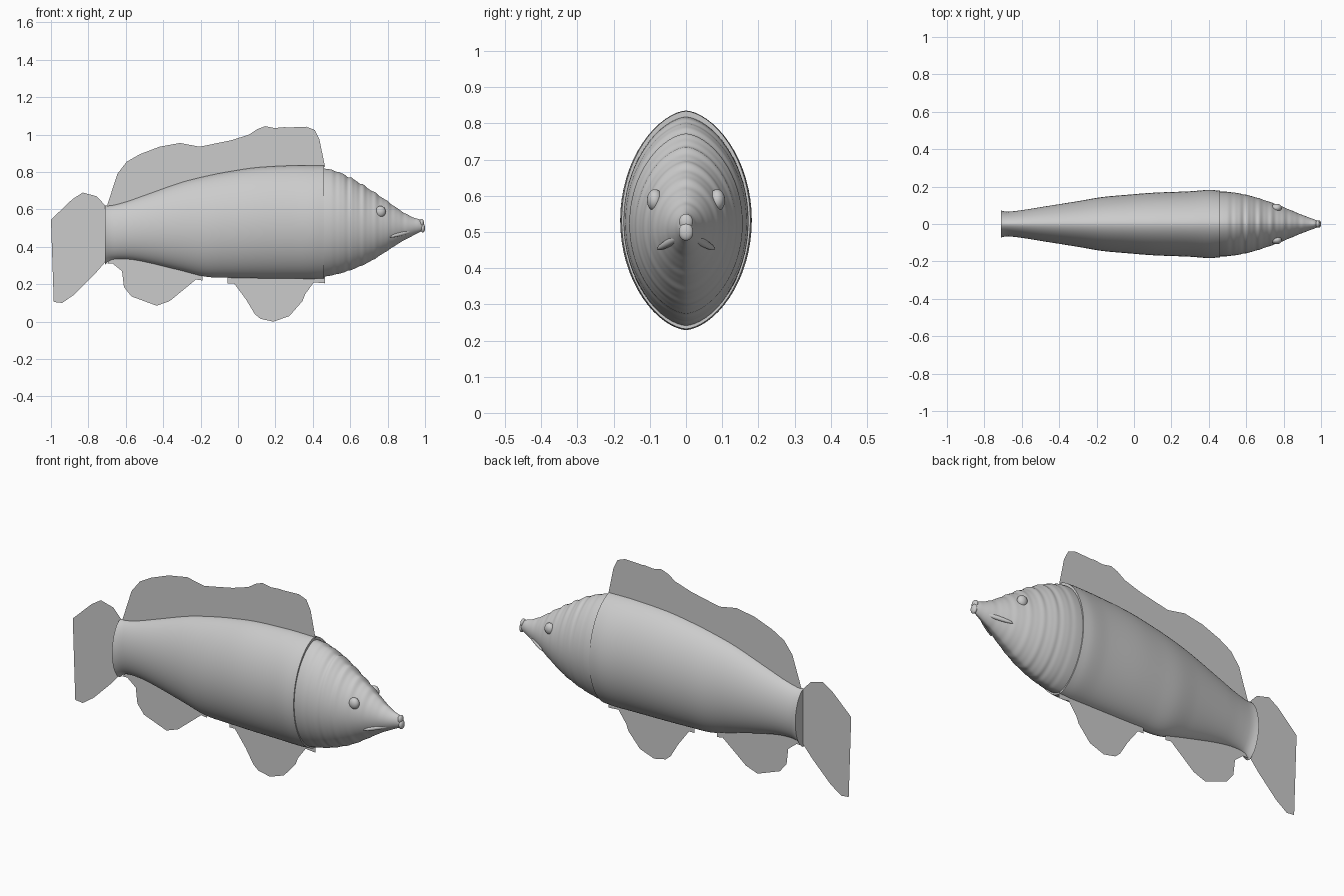
import bpy
import bmesh
import math
from mathutils import Vector

default_cube = bpy.data.objects.get("Cube")
if default_cube:
    bpy.data.objects.remove(default_cube, do_unlink=True)

# One plain grey for the whole fish
grey = bpy.data.materials.new("plain grey")
grey.use_nodes = True
colour = (0.6, 0.6, 0.6, 1)
grey.diffuse_color = colour
grey.node_tree.nodes["Principled BSDF"].inputs["Base Color"].default_value = colour

SIDES = 64


def finish(name, bm, smooth_angle=None):
    """Turn a bmesh into a named, coloured object."""
    bmesh.ops.recalc_face_normals(bm, faces=bm.faces)
    mesh = bpy.data.meshes.new(name)
    bm.to_mesh(mesh)
    bm.free()
    mesh.materials.append(grey)
    obj = bpy.data.objects.new(name, mesh)
    bpy.context.collection.objects.link(obj)
    if smooth_angle:
        bpy.ops.object.select_all(action="DESELECT")
        obj.select_set(True)
        bpy.context.view_layer.objects.active = obj
        bpy.ops.object.shade_smooth_by_angle(angle=math.radians(smooth_angle))
    return obj


def sample(stations, x):
    """Smoothly interpolate (x, bottom, top, half width) stations at x."""
    last = len(stations) - 1
    i = 0
    while i < last - 1 and stations[i + 1][0] < x:
        i += 1

    def slope(k):
        a, b = stations[max(k - 1, 0)], stations[min(k + 1, last)]
        return [(q - p) / (b[0] - a[0]) for p, q in zip(a, b)]

    a, b = stations[i], stations[i + 1]
    span = b[0] - a[0]
    t = (x - a[0]) / span
    ma, mb = slope(i), slope(i + 1)
    h = t * t * (3 - 2 * t)
    return [a[k] * (1 - h) + b[k] * h
            + span * t * (1 - t) * ((1 - t) * ma[k] - t * mb[k])
            for k in (1, 2, 3)]


def loft(name, stations, steps, ripple=None):
    """Skin pointed-oval rings along x and close both ends."""
    bm = bmesh.new()
    rings = []
    start, end = stations[0][0], stations[-1][0]
    for s in range(steps + 1):
        x = start + (end - start) * s / steps
        low, high, width = sample(stations, x)
        mid, half = (low + high) / 2, (high - low) / 2
        ring = []
        for k in range(SIDES):
            a = math.tau * k / SIDES
            c, up = math.cos(a), math.sin(a)
            swell = 1 + (ripple(x, up) if ripple else 0)
            y = math.copysign(abs(c) ** 1.2, c) * width * swell
            ring.append(bm.verts.new((x, y, mid + half * up * swell)))
        rings.append(ring)
    for a, b in zip(rings, rings[1:]):
        for k in range(SIDES):
            n = (k + 1) % SIDES
            bm.faces.new((a[k], a[n], b[n], b[k]))
    bm.faces.new(rings[0])
    bm.faces.new(rings[-1])
    return finish(name, bm, 40)


# Body, from the flared tail root to the gill collar
loft("body", [
    (-.71, .305, .62, .072), (-.68, .33, .62, .066), (-.6, .335, .64, .074),
    (-.5, .32, .675, .09), (-.3, .272, .745, .122), (-.17, .24, .778, .144),
    (-.05, .235, .802, .155), (.1, .232, .824, .167), (.3, .23, .835, .175),
    (.4, .229, .835, .182), (.46, .232, .834, .178)], 70)


# Head, with soft growth rings that are strongest on the upper half
def head_rings(x, up):
    fade = max(0, min(1, (x - .47) * 8)) * (.4 + .6 * max(up, 0))
    return .014 * fade * math.sin(x * 105) + .007 * fade * math.sin(x * 190)


loft("head", [
    (.43, .238, .82, .172), (.5, .247, .812, .172), (.6, .275, .77, .156),
    (.7, .318, .71, .127), (.8, .38, .643, .09), (.87, .425, .593, .06),
    (.93, .457, .56, .037), (.965, .475, .548, .024),
    (.985, .485, .535, .016)], 110, head_rings)


# Eyes, mouth creases and lips
def ellipsoid(name, centre, radii):
    bm = bmesh.new()
    bmesh.ops.create_uvsphere(bm, u_segments=24, v_segments=16, radius=1)
    bmesh.ops.scale(bm, vec=Vector(radii), verts=bm.verts)
    bmesh.ops.translate(bm, vec=Vector(centre), verts=bm.verts)
    return finish(name, bm, 60)


for label, side in (("left", 1), ("right", -1)):
    ellipsoid(label + "_eye", (.762, side * .086, .588), (.028, .022, .03))
    crease = ellipsoid(label + "_mouth_crease", (0, 0, 0), (.085, .01, .011))
    crease.location = (.885, side * .042, .473)
    crease.rotation_euler = (0, math.radians(-14), side * math.radians(-27))
ellipsoid("upper_lip", (.982, 0, .528), (.012, .019, .022))
ellipsoid("lower_lip", (.988, 0, .5), (.012, .02, .024))


# Fins: thin sheets on the centre line, rooted inside the body
def fin(name, outline):
    bm = bmesh.new()
    bm.faces.new([bm.verts.new((x, .004, z)) for x, z in outline])
    bmesh.ops.triangulate(bm, faces=bm.faces)
    return finish(name, bm)


fin("dorsal_fin", [
    (-.7, .62), (-.665, .645), (-.645, .79), (-.595, .855), (-.525, .895),
    (-.42, .935), (-.31, .955), (-.205, .935), (-.125, .94), (-.07, .935),
    (-.035, .97), (.06, 1), (.105, 1.03), (.145, 1.045), (.195, 1.035),
    (.25, 1.04), (.31, 1.03), (.365, 1.042), (.41, 1.025), (.435, .975),
    (.465, .83), (.4, .79), (0, .76), (-.3, .7), (-.6, .6)])

fin("tail_fin", [
    (-.7, .61), (-.755, .67), (-.83, .69), (-.885, .655), (-1, .545),
    (-.985, .105), (-.94, .1), (-.875, .145), (-.765, .255), (-.7, .33)])

fin("anal_fin", [
    (-.7, .31), (-.67, .31), (-.62, .27), (-.61, .185), (-.57, .135),
    (-.5, .11), (-.435, .085), (-.365, .11), (-.325, .16), (-.275, .185),
    (-.225, .225), (-.19, .22), (-.19, .27), (-.4, .34), (-.65, .37)])

fin("pelvic_fin", [
    (-.055, .25), (-.055, .205), (0, .205), (.03, .14), (.09, .04),
    (.12, .015), (.19, 0), (.275, .03), (.345, .11), (.37, .175),
    (.405, .21), (.465, .205), (.465, .25)])
